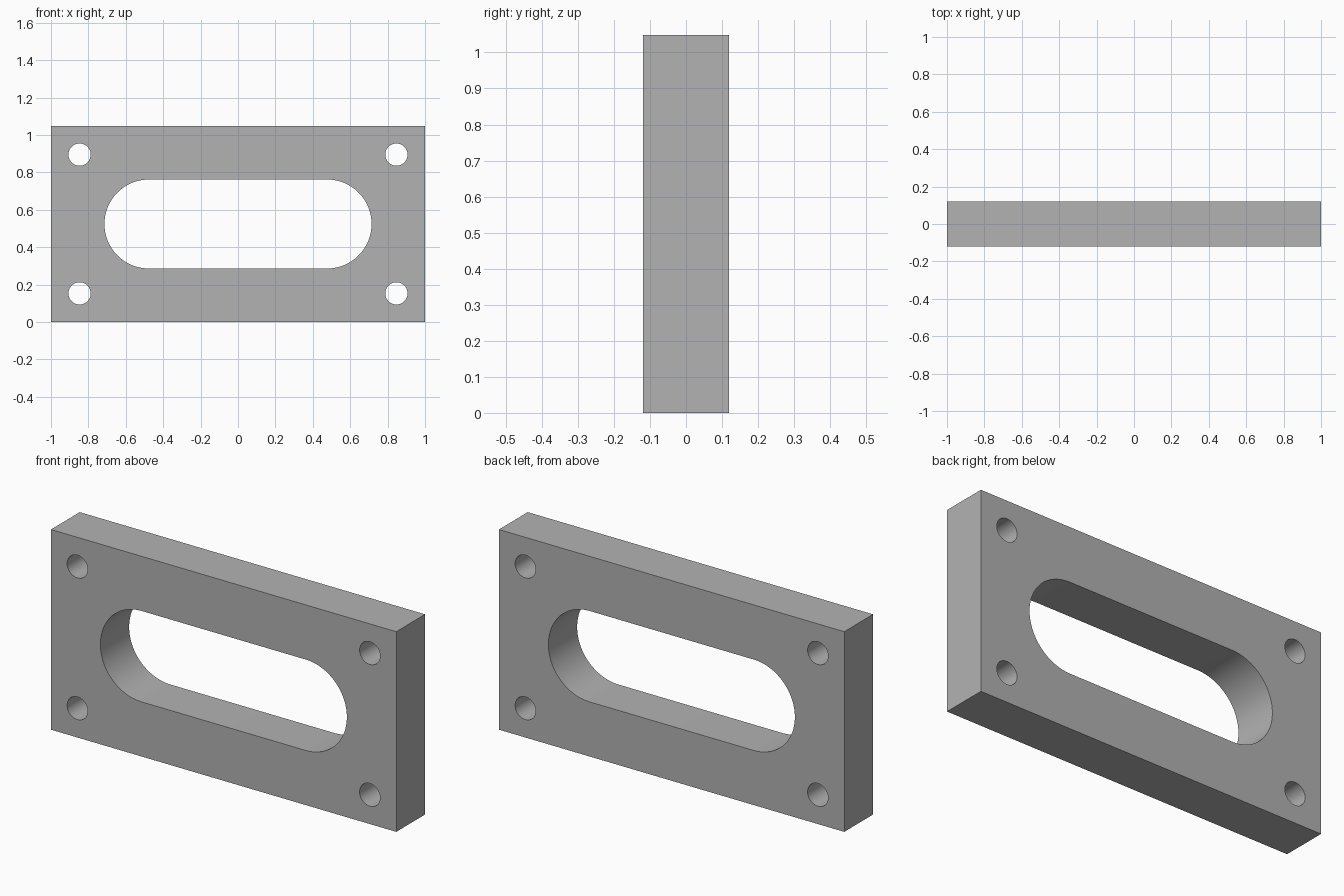
import bpy
import bmesh
from math import cos, sin, pi, radians
from mathutils import Vector

cube = bpy.data.objects.get("Cube")
if cube:
    bpy.data.objects.remove(cube, do_unlink=True)

# Main dimensions
WIDTH, HEIGHT, DEPTH = 2.0, 1.048, 0.238
MID = HEIGHT / 2
SLOT_RADIUS, SLOT_REACH = 0.238, 0.476
HOLE_RADIUS, HOLE_X, HOLE_Z = 0.0595, 0.847, 0.371


def arc(cx, cz, radius, start, sweep, steps):
    """Points along an arc, end included."""
    angles = [start + sweep * i / steps for i in range(steps + 1)]
    return [(cx + radius * cos(a), cz + radius * sin(a)) for a in angles]


def add_loop(bm, points):
    """Closed outline on the front plane."""
    verts = [bm.verts.new((x, -DEPTH / 2, z)) for x, z in points]
    for i, v in enumerate(verts):
        bm.edges.new((verts[i - 1], v))


bm = bmesh.new()

# Rectangular outline
half = WIDTH / 2
add_loop(bm, [(-half, 0), (half, 0), (half, HEIGHT), (-half, HEIGHT)])

# Central slot with round ends
add_loop(bm, arc(SLOT_REACH, MID, SLOT_RADIUS, -pi / 2, pi, 32)
         + arc(-SLOT_REACH, MID, SLOT_RADIUS, pi / 2, pi, 32))

# Corner bolt holes
for sx in (-1, 1):
    for sz in (-1, 1):
        add_loop(bm, arc(sx * HOLE_X, MID + sz * HOLE_Z, HOLE_RADIUS, 0, 2 * pi, 40)[:-1])

# Fill the face around the openings and extrude it to a solid plate
bmesh.ops.triangle_fill(bm, edges=bm.edges[:], use_beauty=True, normal=Vector((0, -1, 0)))
result = bmesh.ops.extrude_face_region(bm, geom=bm.faces[:])
moved = [g for g in result["geom"] if isinstance(g, bmesh.types.BMVert)]
bmesh.ops.translate(bm, verts=moved, vec=(0, DEPTH, 0))
bmesh.ops.recalc_face_normals(bm, faces=bm.faces[:])

mesh = bpy.data.meshes.new("slotted_plate")
bm.to_mesh(mesh)
bm.free()
plate = bpy.data.objects.new("slotted_plate", mesh)
bpy.context.collection.objects.link(plate)

# Plain grey material
grey = bpy.data.materials.new("grey")
grey.use_nodes = True
colour = (0.448, 0.448, 0.448, 1)
grey.diffuse_color = colour
grey.node_tree.nodes["Principled BSDF"].inputs["Base Color"].default_value = colour
mesh.materials.append(grey)

# Smooth bores, sharp rims
bpy.ops.object.select_all(action="DESELECT")
plate.select_set(True)
bpy.context.view_layer.objects.active = plate
bpy.ops.object.shade_smooth_by_angle(angle=radians(30))
